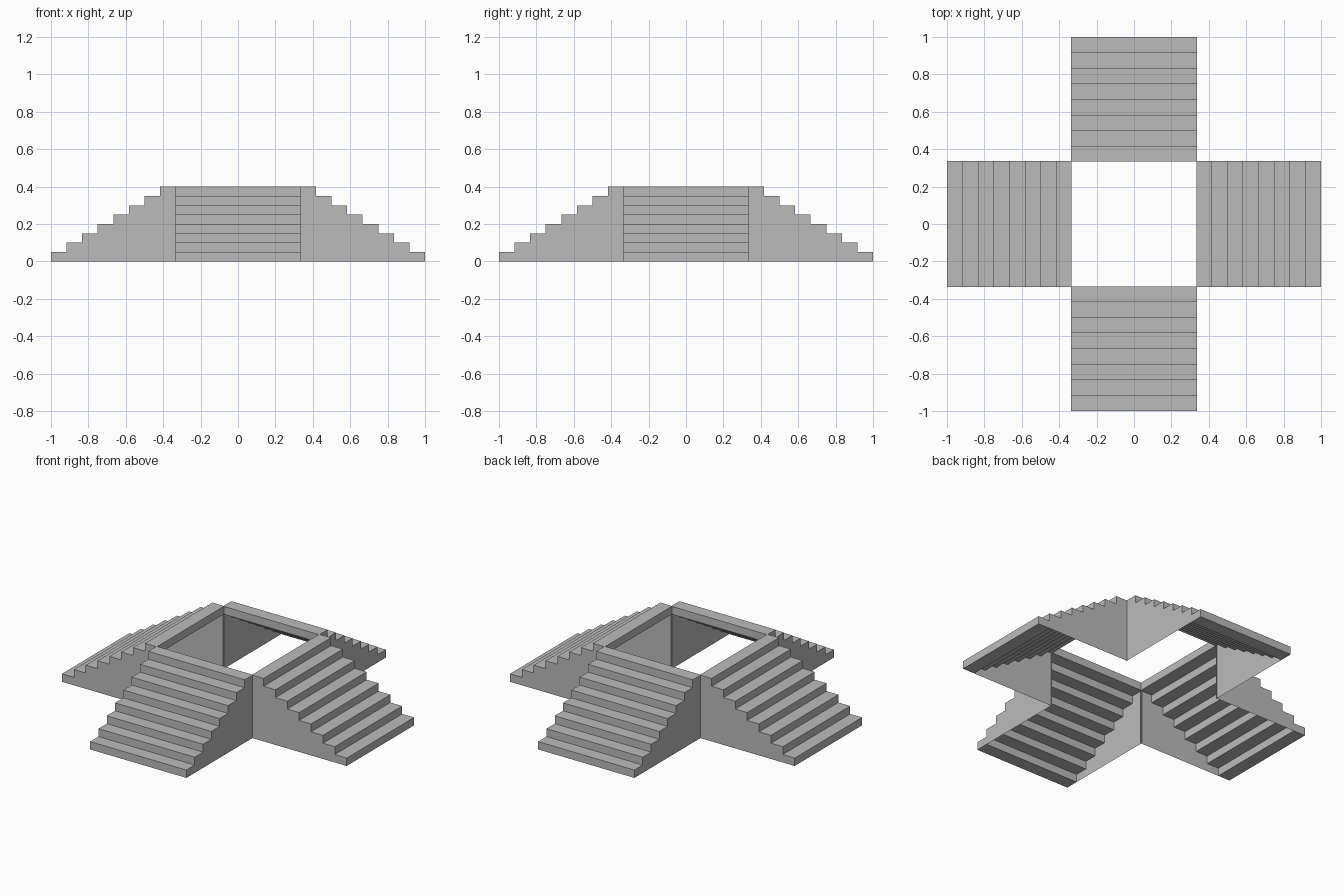
import bpy
import bmesh
from math import pi
from mathutils import Matrix, Vector

cube = bpy.data.objects.get("Cube")
if cube:
    bpy.data.objects.remove(cube, do_unlink=True)

STEPS = 8
RISE = 0.05
RUN = 1 / 12
INNER = 1 - STEPS * RUN
HALF_WIDTH = 0.338
HEIGHT = STEPS * RISE

stone = bpy.data.materials.new("grey_stone")
stone.use_nodes = True
colour = (0.5, 0.5, 0.5, 1)
stone.diffuse_color = colour
stone.node_tree.nodes["Principled BSDF"].inputs["Base Color"].default_value = colour


def finish(name, bm, turn):
    """Turn the part about the centre and link it as an object."""
    bm.transform(Matrix.Rotation(turn, 4, "Z"))
    mesh = bpy.data.meshes.new(name)
    bm.to_mesh(mesh)
    bm.free()
    mesh.materials.append(stone)
    bpy.context.collection.objects.link(bpy.data.objects.new(name, mesh))


def build_steps(name, turn):
    """Eight slabs, each one rise lower and one run further out."""
    bm = bmesh.new()
    for i in range(STEPS):
        centre = Vector((INNER + (i + 0.5) * RUN, 0, HEIGHT - (i + 0.5) * RISE))
        size = Matrix.Diagonal((RUN, 2 * HALF_WIDTH, RISE, 1))
        bmesh.ops.create_cube(bm, size=1, matrix=Matrix.Translation(centre) @ size)
    finish(name, bm, turn)


def build_side_walls(name, turn):
    """Thin sheets that close both sides below the slabs."""
    bm = bmesh.new()
    for side in (-1, 1):
        y = side * HALF_WIDTH
        for i in range(STEPS - 1):
            x0, x1 = INNER + i * RUN, INNER + (i + 1) * RUN
            top = HEIGHT - (i + 1) * RISE
            corners = [(x0, y, 0), (x1, y, 0), (x1, y, top), (x0, y, top)]
            bm.faces.new([bm.verts.new(c) for c in corners[::-side]])
    # Merge the strips of each wall into one stepped sheet
    bmesh.ops.remove_doubles(bm, verts=bm.verts, dist=0.0001)
    finish(name, bm, turn)


# Four flights around the open centre
for k, place in enumerate(("left", "back", "right", "front")):
    build_steps(place + "_steps", k * pi / 2)
    build_side_walls(place + "_side_walls", k * pi / 2)
